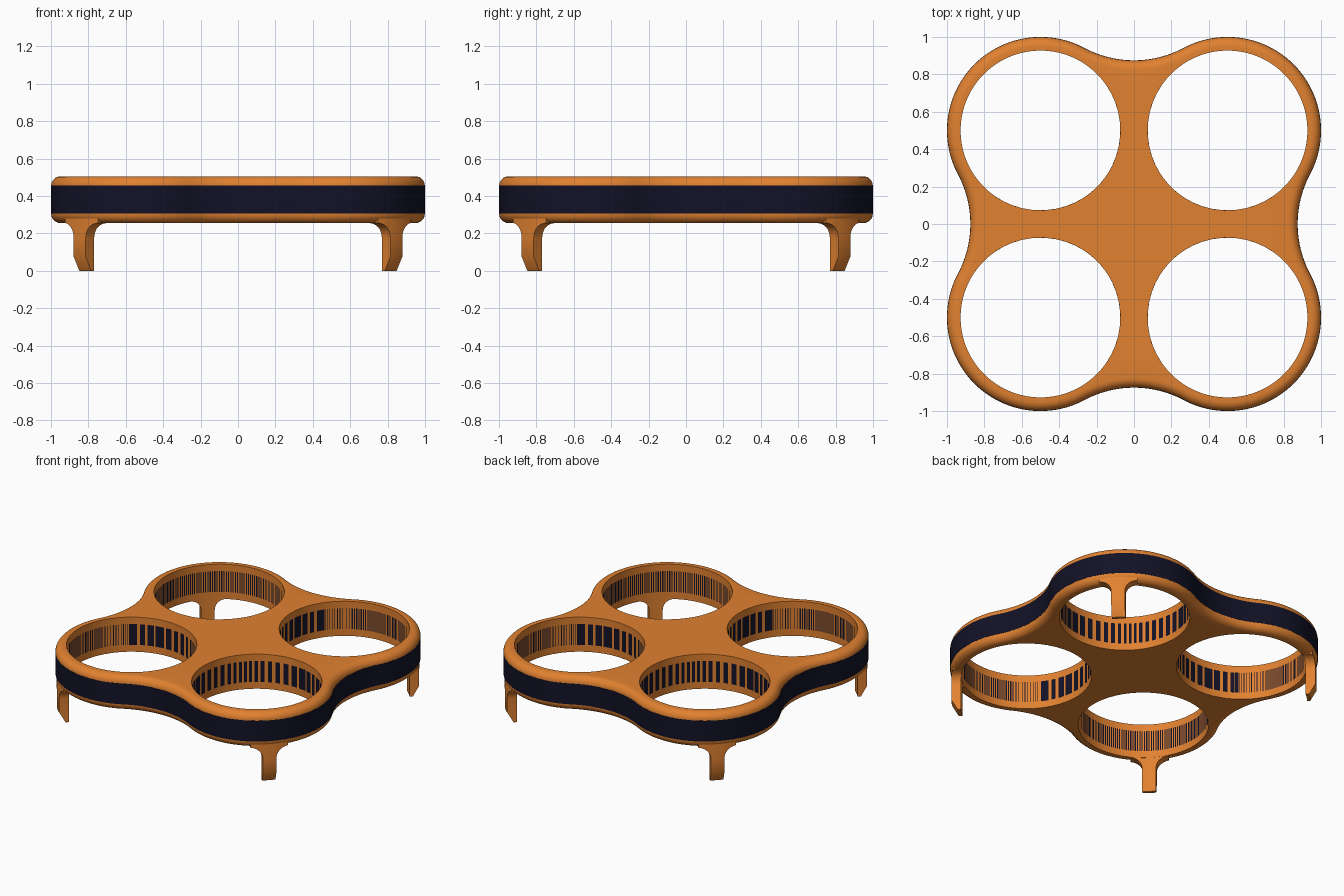
import bpy, bmesh
from math import sin, cos, pi, sqrt, atan2
from mathutils import Vector, Matrix

if "Cube" in bpy.data.objects:
    bpy.data.objects.remove(bpy.data.objects["Cube"])

LOBE, HOLE, C = 0.5, 0.427, 0.5      # lobe radius, hole radius, lobe centre offset
FIL, FC = 0.5625, 1.4375             # concave waist radius and its centre distance
TAN = atan2(FC - C, C)               # direction of the lobe / waist tangent point
Z0, Z1, ROUND = 0.255, 0.505, 0.05


def material(name, rgb):
    m = bpy.data.materials.new(name)
    m.diffuse_color = (*rgb, 1)
    m.use_nodes = True
    m.node_tree.nodes["Principled BSDF"].inputs["Base Color"].default_value = m.diffuse_color
    return m


def finish(bm, name, mat):
    bmesh.ops.remove_doubles(bm, verts=bm.verts, dist=1e-5)
    bmesh.ops.recalc_face_normals(bm, faces=bm.faces)
    me = bpy.data.meshes.new(name)
    bm.to_mesh(me)
    bm.free()
    ob = bpy.data.objects.new(name, me)
    bpy.context.collection.objects.link(ob)
    me.materials.append(mat)
    bpy.ops.object.select_all(action='DESELECT')
    bpy.context.view_layer.objects.active = ob
    ob.select_set(True)
    bpy.ops.object.shade_smooth_by_angle(angle=0.6)
    return ob


def arc(cx, cy, r, a, b, n):
    return [Vector((cx + r * cos(a + (b - a) * i / n),
                    cy + r * sin(a + (b - a) * i / n))) for i in range(n + 1)]


def rim(d):
    """Outer outline of one quarter, inset by d."""
    t = pi / 2 - TAN
    return (arc(FC, 0, FIL + d, pi, pi - t, 14)[:-1]
            + arc(C, C, LOBE - d, -t, pi / 2 + t, 72)
            + arc(0, FC, FIL + d, t - pi / 2, -pi / 2, 14)[1:])


def plate(name, profile, mat, shift):
    """Four-lobed plate with four holes; profile = (inset, z) down the outer wall."""
    rims = [rim(d) for d, z in profile]
    zt, zb = profile[0][1], profile[-1][1]
    n = len(rims[0])
    a, b = rims[0][-1], rims[0][0]
    axis = ([a * (1 - i / 12) for i in range(1, 13)] + [b * (i / 12) for i in range(1, 12)])
    edge = rims[0] + axis
    m = len(edge)
    cen = Vector((C, C))
    dirs = [(p - cen).normalized() for p in edge]
    if shift:   # half-step turned facets so the two layers interleave in the holes
        dirs = [(dirs[i] + dirs[(i + 1) % m]).normalized() for i in range(m)]
    hole = [cen + HOLE * v for v in dirs]
    bm = bmesh.new()
    for k in range(4):
        rot = Matrix.Rotation(k * pi / 2, 3, 'Z')

        def ring(pts, z):
            return [bm.verts.new(rot @ Vector((p.x, p.y, z))) for p in pts]

        ht, hb = ring(hole, zt), ring(hole, zb)
        walls = [ring(r, p[1]) for r, p in zip(rims, profile)]
        et, eb = walls[0] + ring(axis, zt), walls[-1] + ring(axis, zb)
        for i in range(m):
            j = (i + 1) % m
            for lo, hi in ((ht, et), (hb, eb), (ht, hb)):
                bm.faces.new((lo[i], lo[j], hi[j], hi[i]))
        for u, v in zip(walls, walls[1:]):
            for i in range(n - 1):
                bm.faces.new((u[i], u[i + 1], v[i + 1], v[i]))
    return finish(bm, name, mat)


orange = material("orange", (0.75, 0.22, 0.03))
navy = material("navy", (0.006, 0.006, 0.02))

# Body with rounded outer edges
steps = [i / 7 * pi / 2 for i in range(8)]
top = [(0.001 + ROUND * (1 - sin(t)), Z1 - ROUND * (1 - cos(t))) for t in steps]
bottom = [(d, Z0 + Z1 - z) for d, z in reversed(top)]
plate("body", top + bottom, orange, False)

# Dark band layer around the middle
plate("band", [(0, Z1 - ROUND), (0, Z0 + ROUND)], navy, True)

# Legs: rows of (height, half width, outer radius) from foot to flared top
rows = [(0, 0.045, 0.45), (0.075, 0.045, 0.492)]
rows += [(0.175 + 0.08 * sin(t), 0.125 - 0.08 * cos(t), 0.492) for t in steps]
rows += [(0.31, 0.125, 0.492)]
for k, name in enumerate(("back_right", "back_left", "front_left", "front_right")):
    bm = bmesh.new()
    place = Matrix.Rotation(pi / 4 + k * pi / 2, 4, 'Z') @ Matrix.Translation((C * sqrt(2), 0, 0))
    loops = []
    for z, w, ro in rows:
        s = [w * (i / 4 - 1) for i in range(9)]
        pts = [(sqrt(ro * ro - v * v), v, z) for v in s]
        pts += [(sqrt(0.428 ** 2 - v * v), v, z) for v in reversed(s)]
        loops.append([bm.verts.new(place @ Vector(p)) for p in pts])
    for u, v in zip(loops, loops[1:]):
        for i in range(len(u)):
            j = (i + 1) % len(u)
            bm.faces.new((u[i], u[j], v[j], v[i]))
    bm.faces.new(loops[0])
    bm.faces.new(loops[-1])
    finish(bm, name + "_leg", orange)
